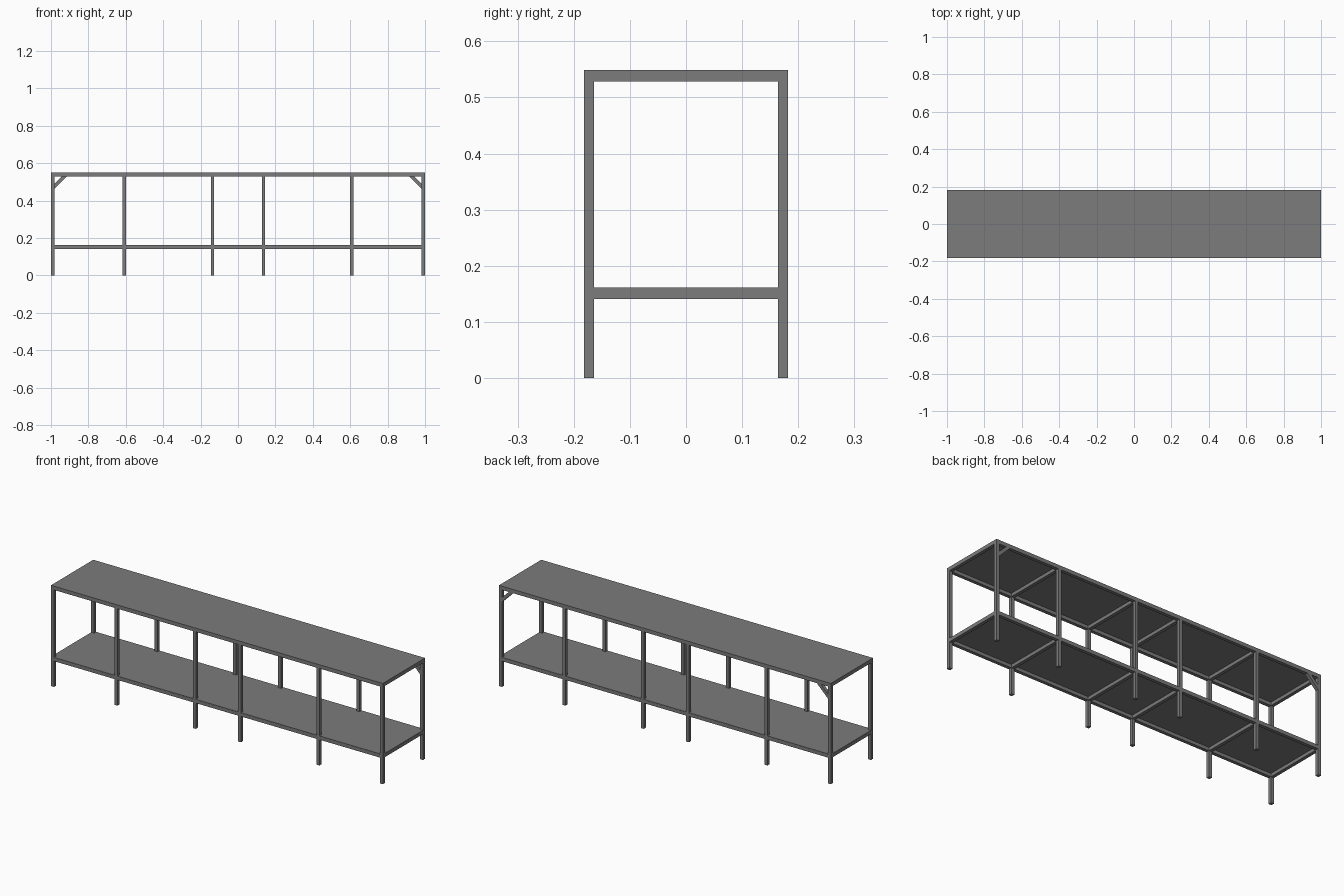
import bpy
import bmesh

cube = bpy.data.objects.get("Cube")
if cube:
    bpy.data.objects.remove(cube, do_unlink=True)

TUBE = 0.018
SHEET = 0.0025
HALF_X, HALF_Y = 1.0, 0.182
IN_X, IN_Y = HALF_X - TUBE, HALF_Y - TUBE
UPPER, LOWER = 0.5285, 0.1405         # undersides of the two frames
INNER_POSTS = (-0.609, -0.136, 0.136, 0.609)
END_POSTS = (-HALF_X + TUBE / 2, HALF_X - TUBE / 2)
POSTS = sorted(INNER_POSTS + END_POSTS)

# Dark grey metal for every part
COLOUR = (0.2, 0.2, 0.2, 1)
metal = bpy.data.materials.new("dark_grey_metal")
metal.use_nodes = True
metal.diffuse_color = COLOUR
metal.node_tree.nodes["Principled BSDF"].inputs["Base Color"].default_value = COLOUR


def finish(name, bm):
    bmesh.ops.recalc_face_normals(bm, faces=bm.faces)
    mesh = bpy.data.meshes.new(name)
    bm.to_mesh(mesh)
    bm.free()
    mesh.materials.append(metal)
    bpy.context.collection.objects.link(bpy.data.objects.new(name, mesh))


def box(name, x, y, z):
    """Box from (min, max) pairs on each axis."""
    bm = bmesh.new()
    bmesh.ops.create_cube(bm, size=1)
    for v in bm.verts:
        v.co = [lo + (c + 0.5) * (hi - lo) for c, (lo, hi) in zip(v.co, (x, y, z))]
    finish(name, bm)


def around(c):
    return (c - TUBE / 2, c + TUBE / 2)


def brace(name, side):
    """Mitred diagonal tube between a back corner post and the top rail."""
    reach, inner = 0.066, 0.041
    outline = [(IN_X, UPPER - reach), (IN_X, UPPER - inner),
               (IN_X - inner, UPPER), (IN_X - reach, UPPER)]
    bm = bmesh.new()
    face = bm.faces.new([bm.verts.new((side * x, IN_Y, z)) for x, z in outline])
    out = bmesh.ops.extrude_face_region(bm, geom=[face])
    moved = [g for g in out["geom"] if isinstance(g, bmesh.types.BMVert)]
    bmesh.ops.translate(bm, verts=moved, vec=(0, TUBE, 0))
    finish(name, bm)


upper_z = (UPPER, UPPER + TUBE)
lower_z = (LOWER, LOWER + TUBE)

# Posts and long rails on both sides
for side, label in ((-1, "front"), (1, "back")):
    y = around(side * (HALF_Y - TUBE / 2))
    for i, x in enumerate(POSTS):
        box(f"{label}_post_{i + 1}", around(x), y, (0, UPPER))
    box(f"{label}_upper_rail", (-IN_X, IN_X), y, upper_z)
    for i, (a, b) in enumerate(zip(POSTS, POSTS[1:])):
        box(f"{label}_lower_rail_{i + 1}", (a + TUBE / 2, b - TUBE / 2), y, lower_z)

# Cross rails at every post pair
for i, x in enumerate(POSTS):
    upper_y = HALF_Y if x in END_POSTS else IN_Y
    box(f"upper_cross_rail_{i + 1}", around(x), (-upper_y, upper_y), upper_z)
    box(f"lower_cross_rail_{i + 1}", around(x), (-IN_Y, IN_Y), lower_z)

# Sheet tops, the lower one set just inside the post faces
for name, base, inset in (("table_top", UPPER, 0), ("lower_shelf", LOWER, 0.0005)):
    hx, hy = HALF_X - inset, HALF_Y - inset
    box(name, (-hx, hx), (-hy, hy), (base + TUBE, base + TUBE + SHEET))

# Diagonal braces on the back corners
brace("left_back_brace", 1)
brace("right_back_brace", -1)
